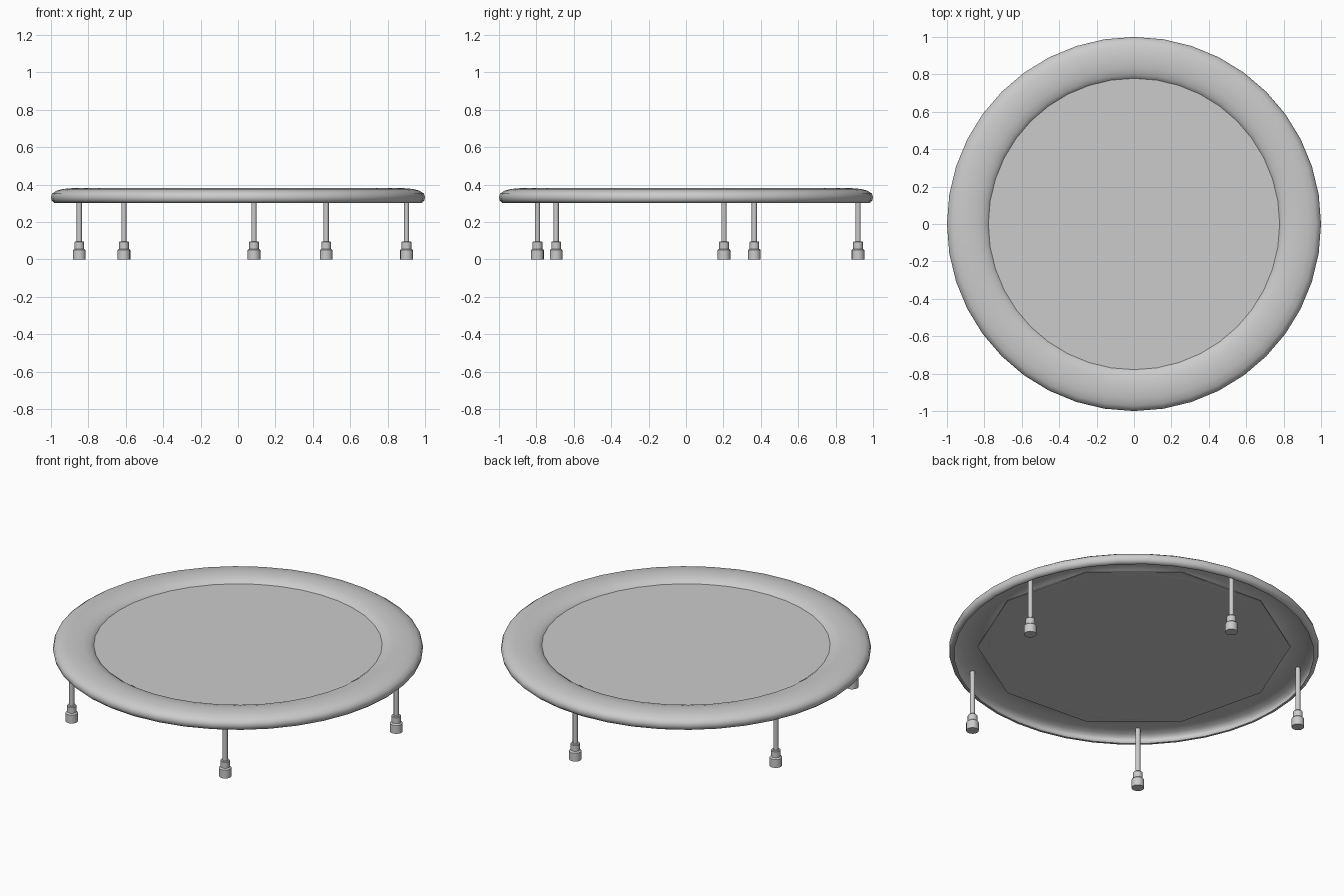
import bpy, bmesh
from math import sin, cos, pi, radians

if "Cube" in bpy.data.objects:
    bpy.data.objects.remove(bpy.data.objects["Cube"])


def finish(name, bm, angle=None):
    bmesh.ops.recalc_face_normals(bm, faces=bm.faces)
    me = bpy.data.meshes.new(name)
    bm.to_mesh(me)
    bm.free()
    ob = bpy.data.objects.new(name, me)
    bpy.context.collection.objects.link(ob)
    if angle:
        bpy.ops.object.select_all(action='DESELECT')
        ob.select_set(True)
        bpy.context.view_layer.objects.active = ob
        bpy.ops.object.shade_smooth_by_angle(angle=radians(angle))
    return ob


def lathe(name, profile, sides, closed=False, angle=35, center=(0, 0), start=0.0):
    """Revolve (radius, z) points about a vertical axis; open ends are capped."""
    bm = bmesh.new()
    rings = []
    for r, z in profile:
        rings.append([bm.verts.new((center[0] + r * cos(start + 2 * pi * i / sides),
                                    center[1] + r * sin(start + 2 * pi * i / sides), z))
                      for i in range(sides)])
    pairs = list(zip(rings, rings[1:]))
    if closed:
        pairs.append((rings[-1], rings[0]))
    for a, b in pairs:
        for i in range(sides):
            j = (i + 1) % sides
            bm.faces.new((a[i], a[j], b[j], b[i]))
    if not closed:
        bm.faces.new(rings[0])
        bm.faces.new(rings[-1])
    return finish(name, bm, angle)


# Padded rim: thin rounded shell, open underneath
pad_profile = [
    (0.983, 0.303), (0.996, 0.315), (1.0, 0.333), (0.994, 0.352), (0.972, 0.367),
    (0.935, 0.377), (0.885, 0.381), (0.835, 0.377), (0.800, 0.367), (0.780, 0.354),
    (0.775, 0.346),
    (0.790, 0.346), (0.815, 0.358), (0.845, 0.366), (0.885, 0.369), (0.930, 0.365),
    (0.962, 0.356), (0.980, 0.344), (0.985, 0.330), (0.980, 0.316), (0.970, 0.303),
]
lathe("rim_pad", pad_profile, 40, closed=True, angle=50)

# Jumping mat, with the ten-sided sheet that carries it under the pad
lathe("jumping_mat", [(0.78, 0.347), (0.78, 0.352)], 40)
lathe("mat_support_sheet", [(0.845, 0.346), (0.845, 0.349)], 10, start=radians(140))

# Five legs with stepped rubber feet
for k in range(5):
    a = radians(12.7 + 72 * k)
    c = (0.924 * cos(a), 0.924 * sin(a))
    lathe(f"leg_{k + 1}", [(0.014, 0.08), (0.014, 0.37)], 12, center=c)
    lathe(f"foot_{k + 1}", [(0.034, 0.0), (0.034, 0.05), (0.026, 0.057), (0.026, 0.092),
                            (0.023, 0.096)], 16, center=c)
